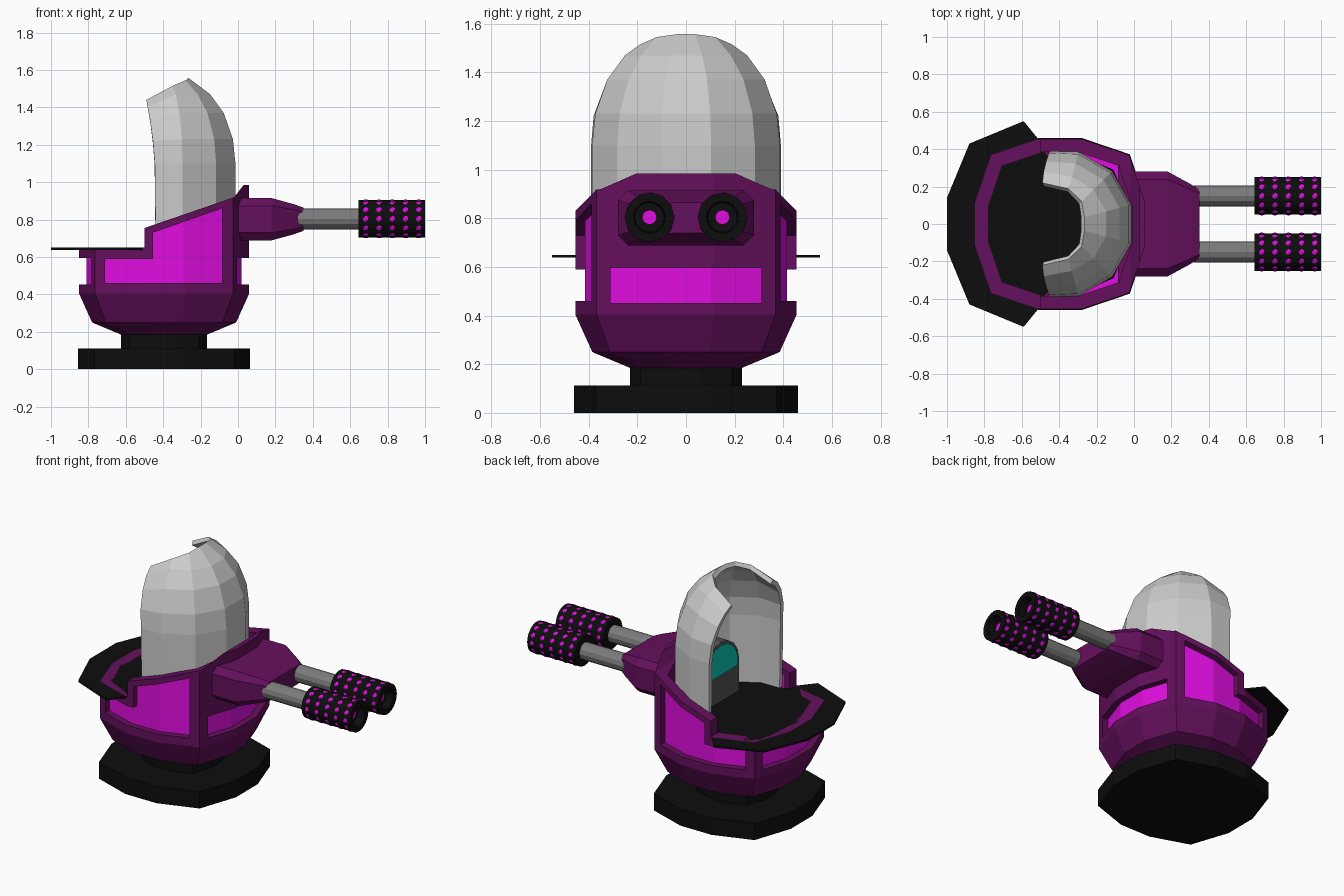
import bpy, bmesh
from math import sin, cos, pi, radians
from mathutils import Vector, Matrix

if "Cube" in bpy.data.objects:
    bpy.data.objects.remove(bpy.data.objects["Cube"])

CX = -0.395  # turret axis


def mat(name, *rgb):
    m = bpy.data.materials.new(name)
    m.diffuse_color = (*rgb, 1)
    m.use_nodes = True
    m.node_tree.nodes["Principled BSDF"].inputs["Base Color"].default_value = m.diffuse_color
    return m


PURPLE = mat("purple", .13, .005, .11)
MAGENTA = mat("magenta", .75, .004, .75)
BLACK = mat("black", .004, .004, .004)
STEEL = mat("steel", .2, .2, .2)
DARK = mat("dark_grey", .09, .09, .09)
TEAL = mat("teal", .004, .6, .5)


def finish(name, bm, material=None):
    bmesh.ops.recalc_face_normals(bm, faces=bm.faces)
    me = bpy.data.meshes.new(name)
    bm.to_mesh(me)
    bm.free()
    if material:
        me.materials.append(material)
    ob = bpy.data.objects.new(name, me)
    bpy.context.collection.objects.link(ob)
    return ob


def loft(name, rings, material=None, closed=True):
    bm = bmesh.new()
    vs = [[bm.verts.new(p) for p in r] for r in rings]
    n = len(vs[0])
    for a, b in zip(vs, vs[1:]):
        for i in range(n if closed else n - 1):
            j = (i + 1) % n
            bm.faces.new((a[i], a[j], b[j], b[i]))
    if closed:
        bm.faces.new(vs[0])
        bm.faces.new(vs[-1])
    return finish(name, bm, material)


def plan(h, z):
    """Squarish twelve-sided ring of half width h."""
    q = [(1, .25), (.81, .81), (.25, 1)]
    pts = q + [(-x, y) for x, y in q[::-1]]
    pts += [(-x, -y) for x, y in pts]
    return [(CX + x * h, y * h, z) for x, y in pts]


def stack(name, steps, material):
    return loft(name, [plan(h, z) for h, z in steps], material)


def prism_y(name, pts, y0, y1, material=None):
    return loft(name, [[(x, y, z) for x, z in pts] for y in (y0, y1)], material)


def prism_x(name, pts, x0, x1, material=None):
    return loft(name, [[(x, y, z) for y, z in pts] for x in (x0, x1)], material)


def cut(ob, *cutters):
    for c in cutters:
        m = ob.modifiers.new("cut", 'BOOLEAN')
        m.operation, m.solver, m.object = 'DIFFERENCE', 'EXACT', c
    bpy.context.view_layer.update()
    dg = bpy.context.evaluated_depsgraph_get()
    me = bpy.data.meshes.new_from_object(ob.evaluated_get(dg))
    ob.modifiers.clear()
    ob.data = me
    for c in cutters:
        bpy.data.objects.remove(c)


def above(dx, dz):
    """Cutter removing everything above the stepped, sloping rim."""
    rim = [(-1, .65), (-.5, .65), (-.5, .755), (-.02, .92), (.03, .985)]
    pts = [(x + dx, z + dz) for x, z in rim] + [(.4, .985 + dz), (.4, 1.3), (-1, 1.3)]
    return prism_y("rim_cutter", pts, -.8, .8)


# Base, neck and lower hull
stack("base", [(.46, 0), (.46, .112)], BLACK)
stack("neck", [(.23, .10), (.23, .20)], BLACK)
stack("lower_hull", [(.23, .185), (.385, .25), (.455, .405), (.455, .45)], PURPLE)

# Hull frame with windows on all four sides
frame = stack("hull_frame", [(.455, .449), (.455, 1.1)], PURPLE)
side_window = [(-.71, .46), (-.085, .46), (-.085, .86), (-.455, .73), (-.455, .59), (-.71, .59)]
end_window = [(-.31, .452), (.31, .452), (.31, .595), (-.31, .595)]
cut(frame, above(0, 0),
    stack("well_cutter", [(.385, .642), (.385, 1.3)], None),
    prism_y("side_cutter", side_window, -.7, .7),
    prism_x("end_cutter", end_window, -1.2, .4))

# Glowing panels behind the windows
core = stack("glow_panels", [(.415, .43), (.415, 1.1)], MAGENTA)
cut(core, above(.02, -.03), stack("well_cutter", [(.388, .61), (.388, 1.3)], None))

# Rear tray that continues as the cockpit floor
half = [(-1, .14), (-.88, .43), (-.59, .55), (-.5, .44), (-.47, .37), (-.3, .37), (-.11, .29), (-.03, .1)]
outline = half + [(x, -y) for x, y in half[::-1]]
loft("tray", [[(x, y, z) for x, y in outline] for z in (.638, .65)], BLACK)

# Hood: faceted shell open at the rear
profile = [(.4, .65), (.4, 1.1), (.386, 1.23), (.335, 1.37), (.26, 1.47)]
tops = {75: (.195, 1.515), 45: (.17, 1.545), 15: (.14, 1.557)}
edge = [(-.44, .39, .65), (-.445, .39, 1.1), (-.455, .38, 1.22),
        (-.47, .335, 1.33), (-.483, .28, 1.40), (-.49, .22, 1.44)]
rings = []
for k in range(6):
    x, y, z = edge[k]
    row = [(x, -y, z)]
    for a in (-75, -45, -15, 15, 45, 75):
        r, h = profile[k] if k < 5 else tops[abs(a)]
        row.append((-.4 + r * cos(radians(a)), r * sin(radians(a)), h))
    rings.append(row + [(x, y, z)])
hood = loft("hood", rings, None, closed=False)
# make the outside face outward before thickening inward
if sum((p.center - Vector((-.4, 0, p.center.z))).dot(p.normal) for p in hood.data.polygons) < 0:
    hood.data.flip_normals()
sol = hood.modifiers.new("thickness", 'SOLIDIFY')
sol.thickness, sol.offset = .03, -1


# Cockpit console with arched screen
def arch(w, z0, zm, zt):
    return [(-w, z0), (w, z0)] + [(w * cos(i * pi / 8), zm + (zt - zm) * sin(i * pi / 8)) for i in range(9)]


prism_x("console", arch(.19, .65, .86, 1.045), -.26, -.06, DARK)
prism_x("screen", arch(.172, .83, .86, 1.025), -.266, -.25, TEAL)


# Gun mount
def slab(x, w, h):
    c = .04 * h / .11
    q = [(w, h - c), (w - c, h)]
    pts = q + [(-y, z) for y, z in q[::-1]]
    pts += [(-y, -z) for y, z in pts]
    return [(x, y, .802 + z) for y, z in pts]


loft("gun_mount", [slab(-.01, .28, .113), slab(.18, .28, .113), slab(.30, .215, .08), slab(.35, .185, .062)], PURPLE)


# Twin guns: barrel, hollow muzzle and studs
def tube(name, y, steps, n, material):
    return loft(name, [[(x, y + r * cos(2 * pi * i / n), .804 + r * sin(2 * pi * i / n))
                        for i in range(n)] for x, r in steps], material)


for side, y in (("left", .15), ("right", -.15)):
    tube(side + "_barrel", y, [(.32, .056), (.66, .056)], 12, STEEL)
    tube(side + "_muzzle", y, [(.645, .1), (1, .1), (1, .065), (.95, .06)], 24, BLACK)
    tube(side + "_muzzle_core", y, [(.94, .03), (.96, .03)], 12, MAGENTA)
    bm = bmesh.new()
    for i in range(5):
        for j in range(12):
            a = j * pi / 6
            p = Vector((.683 + .071 * i, y + .096 * cos(a), .804 + .096 * sin(a)))
            m = Matrix.Translation(p) @ Matrix.Rotation(a, 4, 'X') @ Matrix.Diagonal((1, .45, 1, 1))
            bmesh.ops.create_icosphere(bm, subdivisions=1, radius=.019, matrix=m)
    finish(side + "_studs", bm, MAGENTA)
